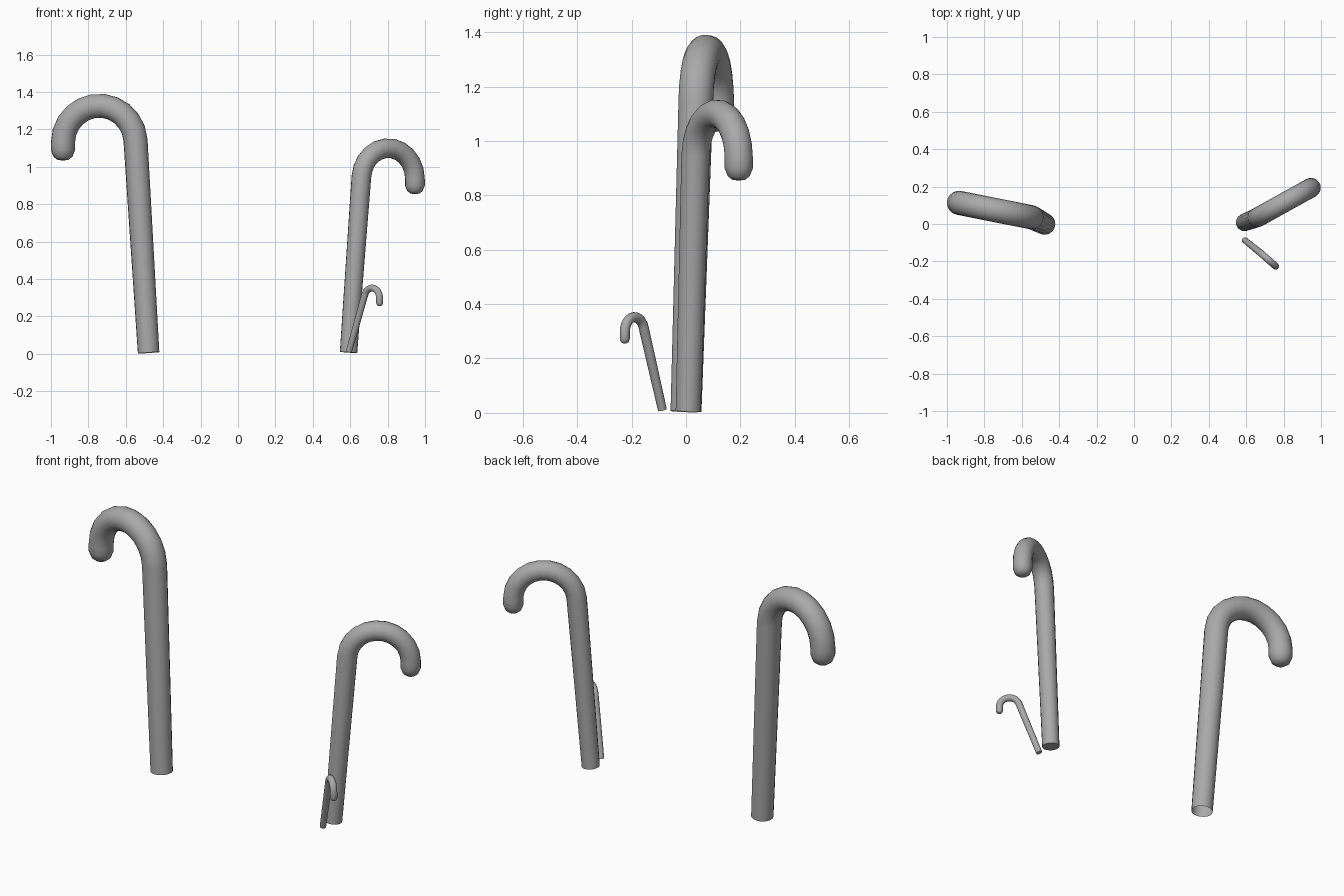
import bpy, bmesh
from math import pi, sin, cos, radians
from mathutils import Vector

if "Cube" in bpy.data.objects:
    bpy.data.objects.remove(bpy.data.objects["Cube"])

SIDES = 18
ARC_STEPS = 11

# dark grey finish shared by all canes
grey = bpy.data.materials.new("dark_grey")
grey.diffuse_color = (0.4, 0.4, 0.4, 1)
grey.use_nodes = True
grey.node_tree.nodes["Principled BSDF"].inputs["Base Color"].default_value = grey.diffuse_color


def cane(name, base, top_xy, tip_xy, lean, apex_z, drop, r_base, r_hook, capped=True):
    """Tapered stem from base, an arc from top_xy over to tip_xy, rounded tip."""
    a, b = Vector((*top_xy, 0)), Vector((*tip_xy, 0))
    u = (b - a).normalized()
    up = Vector((0, 0, 1))
    phi = radians(lean)
    R = (b - a).length / (1 + cos(phi))
    centre = b - u * R + up * (apex_z - R)

    # hook centreline with tangents and radii
    hook = []
    for i in range(ARC_STEPS + 1):
        t = (pi - phi) * (1 - i / ARC_STEPS)
        hook.append((centre + u * (R * cos(t)) + up * (R * sin(t)),
                     u * sin(t) - up * cos(t), r_hook))
    base = Vector(base)
    stem_dir = (hook[0][0] - base).normalized()
    sections = [(base, stem_dir, r_base)] + hook

    # short straight end and dome
    end = hook[-1][0] - up * drop
    for depth, k in ((0, 1), (0.55, 0.78), (0.8, 0.45)):
        sections.append((end - up * (depth * r_hook), -up, k * r_hook))

    bm = bmesh.new()
    n0 = up.cross(u)
    rings = []
    for p, t, r in sections:
        n = (n0 - t * n0.dot(t)).normalized()
        v = t.cross(n)
        rings.append([bm.verts.new(p + (n * cos(q) + v * sin(q)) * r)
                      for q in (2 * pi * j / SIDES for j in range(SIDES))])
    for lo, hi in zip(rings, rings[1:]):
        for j in range(SIDES):
            k = (j + 1) % SIDES
            bm.faces.new((lo[j], lo[k], hi[k], hi[j]))
    if capped:
        bm.faces.new(rings[0][::-1])
    pole = bm.verts.new(end - up * (0.86 * r_hook))
    for j in range(SIDES):
        bm.faces.new((rings[-1][j], rings[-1][(j + 1) % SIDES], pole))
    bmesh.ops.recalc_face_normals(bm, faces=bm.faces)

    mesh = bpy.data.meshes.new(name)
    bm.to_mesh(mesh)
    bm.free()
    mesh.materials.append(grey)
    obj = bpy.data.objects.new(name, mesh)
    bpy.context.collection.objects.link(obj)
    bpy.ops.object.select_all(action='DESELECT')
    obj.select_set(True)
    bpy.context.view_layer.objects.active = obj
    bpy.ops.object.shade_smooth_by_angle(angle=radians(40))


# tall open-ended cane on the left, medium cane on the right, small cane in front of it
cane("large_cane", (-0.478, 0.0, 0.006), (-0.548, 0.036), (-0.936, 0.113),
     3.7, 1.327, 0.04, 0.0575, 0.0645, capped=False)
cane("medium_cane", (0.591, 0.008, 0.008), (0.66, 0.035), (0.946, 0.194),
     4.5, 1.10, 0.037, 0.0465, 0.0525)
cane("small_cane", (0.593, -0.087, 0.012), (0.678, -0.156), (0.757, -0.225),
     19, 0.352, 0.027, 0.0165, 0.0185)
